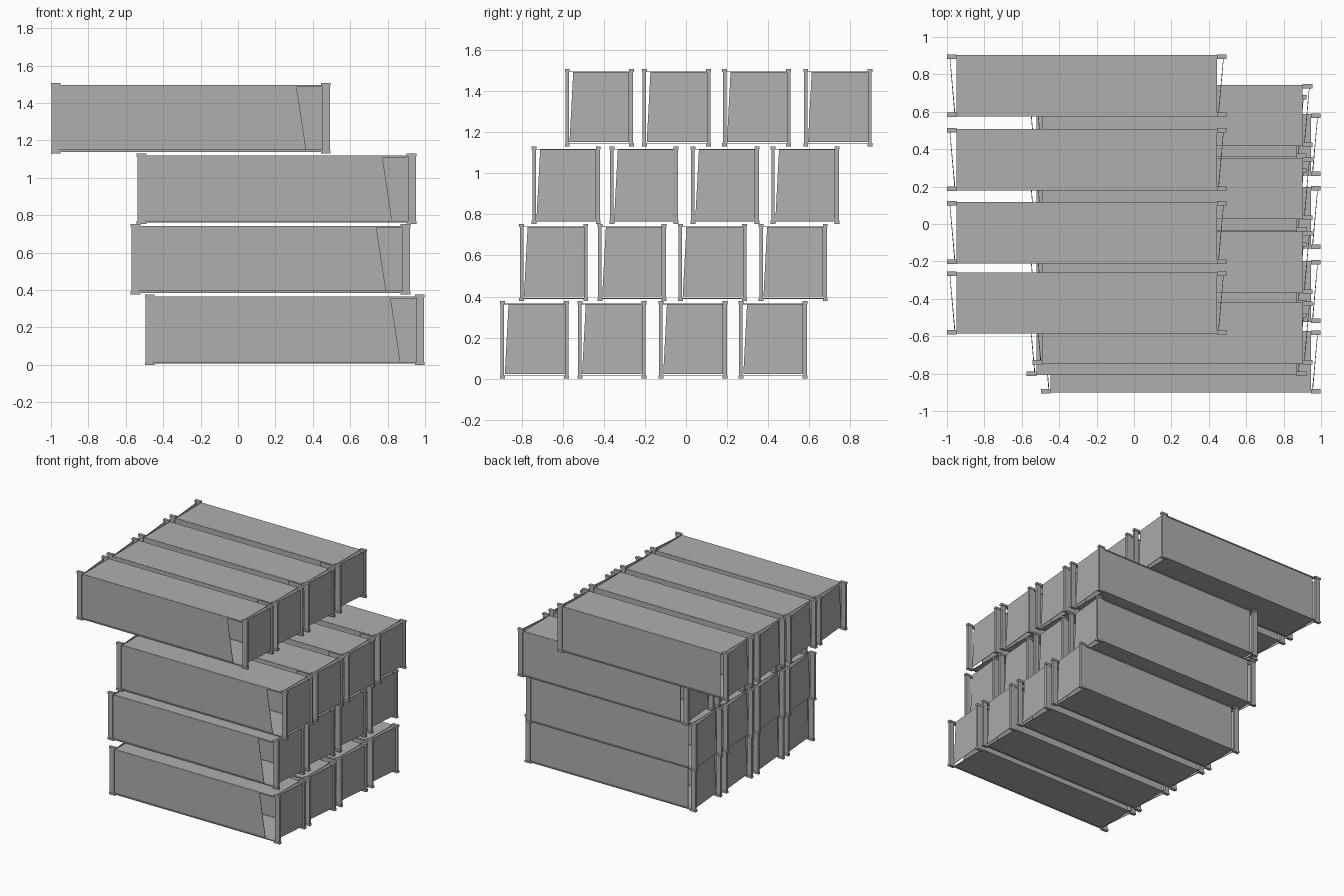
import bpy
import bmesh
from mathutils import Vector

cube = bpy.data.objects.get("Cube")
if cube:
    bpy.data.objects.remove(cube, do_unlink=True)

# One flat colour
steel = bpy.data.materials.new("grey_steel")
steel.use_nodes = True
colour = (0.43, 0.43, 0.43, 1)
steel.diffuse_color = colour
steel.node_tree.nodes["Principled BSDF"].inputs["Base Color"].default_value = colour

# Container size
L, W, H = 1.495, 0.336, 0.377
HX, HY = L / 2, W / 2
POST_X, POST_Y, CAST_Z = 0.052, 0.024, 0.016
FLOOR_Z, ROOF_Z = 0.012, 0.362
THIN = 0.003


def add_box(bm, low, high):
    low, high = Vector(low), Vector(high)
    result = bmesh.ops.create_cube(bm, size=1)
    size, mid = high - low, (low + high) / 2
    for v in result["verts"]:
        v.co = Vector(a * b for a, b in zip(v.co, size)) + mid


def add_sheet(bm, corners, thickness):
    """Thin plate: a four-cornered outline pushed along a vector."""
    face = bm.faces.new([bm.verts.new(c) for c in corners])
    extruded = bmesh.ops.extrude_face_region(bm, geom=[face], use_keep_orig=True)
    moved = [v for v in extruded["geom"] if isinstance(v, bmesh.types.BMVert)]
    bmesh.ops.translate(bm, vec=thickness, verts=moved)


def finish(bm, name):
    bmesh.ops.recalc_face_normals(bm, faces=bm.faces)
    mesh = bpy.data.meshes.new(name)
    bm.to_mesh(mesh)
    bm.free()
    mesh.materials.append(steel)
    return mesh


# Frame: corner posts with castings, and top and bottom side rails
bm = bmesh.new()
for sy in (-1, 1):
    for sx in (-1, 1):
        ox, oy = sx * HX, sy * HY
        for z in (0, H - CAST_Z):
            add_box(bm, (ox, oy, z),
                    (ox - sx * POST_X, oy - sy * POST_Y, z + CAST_Z))
        add_box(bm, (ox - sx * 0.003, oy - sy * 0.003, CAST_Z),
                (ox - sx * 0.043, oy - sy * 0.02, H - CAST_Z))
    for z in (0.008, 0.355):
        add_box(bm, (POST_X - HX, sy * (HY - 0.004), z),
                (HX - POST_X, sy * (HY - 0.014), z + 0.008))
frame_mesh = finish(bm, "frame")

# Roof and floor
deck_x = HX - POST_X
bm = bmesh.new()
for z in (FLOOR_Z, ROOF_Z):
    add_box(bm, (-deck_x, 0.006 - HY, z), (deck_x, HY - 0.006, z + THIN))
deck_mesh = finish(bm, "roof_and_floor")

# Side walls: the front one stops at a slanted edge, the back one has a slit
low, high = 0.018, ROOF_Z
bm = bmesh.new()
y = 0.008 - HY
add_sheet(bm, [(0.04 - HX, y, low), (HX - 0.13, y, low),
               (HX - 0.182, y, high), (0.04 - HX, y, high)], (0, THIN, 0))
y = HY - 0.008
add_sheet(bm, [(0.07 - HX, y, low), (HX - 0.04, y, low),
               (HX - 0.04, y, high), (0.07 - HX, y, high)], (0, -THIN, 0))
side_mesh = finish(bm, "side_walls")

# End walls: slightly skewed plates with a gap along the front post
bm = bmesh.new()
for s in (-1, 1):
    near, far = s * (HX - 0.04), s * (HX - 0.015)
    add_sheet(bm, [(near, -0.145, 0.022), (far, 0.145, 0.022),
                   (far, 0.145, 0.362), (near, -0.127, 0.362)], (-s * THIN, 0, 0))
end_mesh = finish(bm, "end_walls")

# Stack: centre x and four centre y values for each layer, bottom to top
layers = [
    (0.25, (-0.737, -0.361, 0.034, 0.424)),
    (0.174, (-0.644, -0.263, 0.129, 0.522)),
    (0.206, (-0.583, -0.205, 0.19, 0.58)),
    (-0.253, (-0.422, -0.046, 0.344, 0.739)),
]
parts = {"container_frame": frame_mesh, "container_roof_and_floor": deck_mesh,
         "container_side_walls": side_mesh, "container_end_walls": end_mesh}
for row, (x, ys) in enumerate(layers):
    for column, y in enumerate(ys):
        for name, mesh in parts.items():
            obj = bpy.data.objects.new(f"{name}_{row + 1}_{column + 1}", mesh)
            obj.location = (x, y, row * H)
            bpy.context.collection.objects.link(obj)
